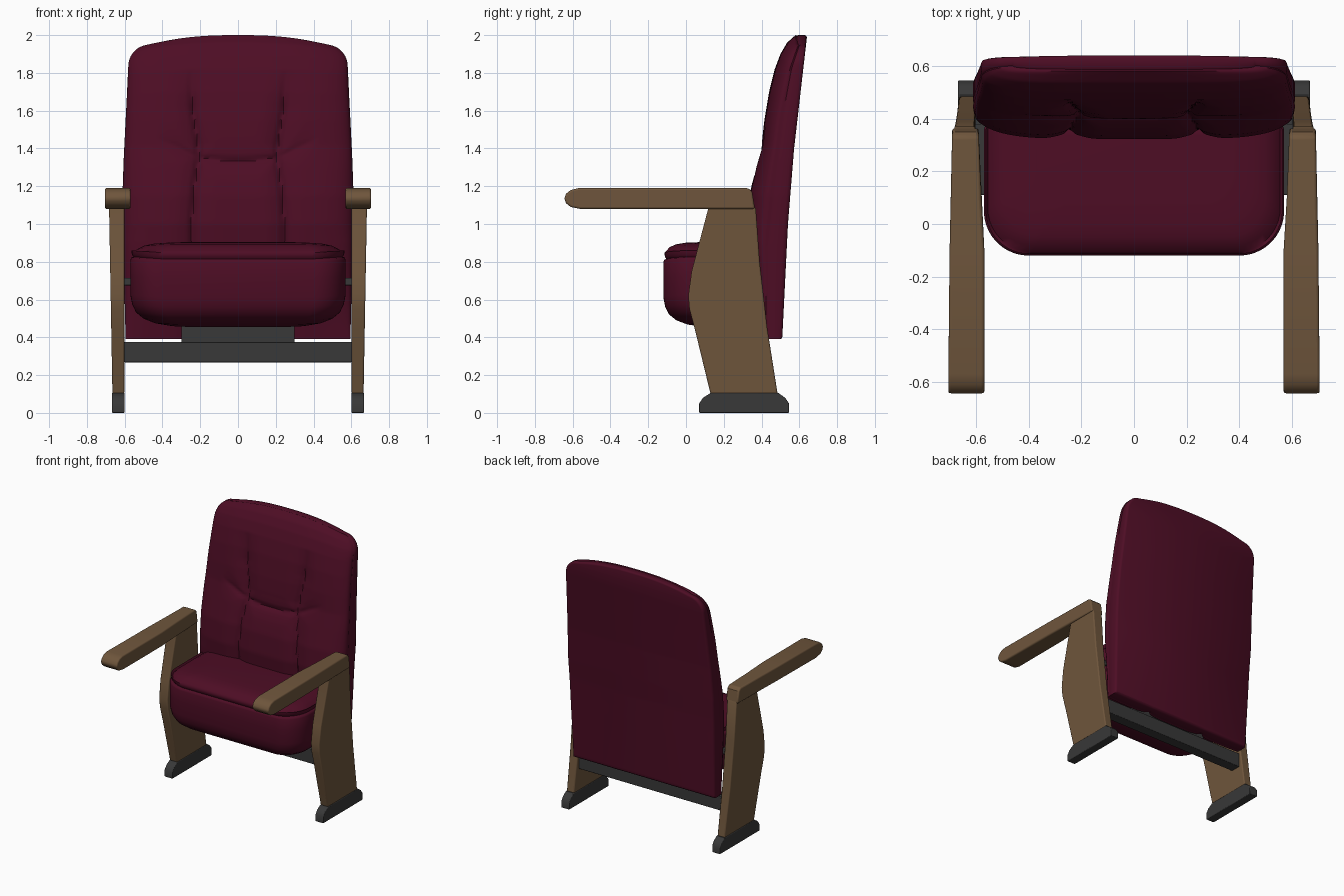
import bpy, bmesh
from math import pi, sin, cos, sqrt, exp, hypot

if "Cube" in bpy.data.objects:
    bpy.data.objects.remove(bpy.data.objects["Cube"])


def material(name, rgb):
    m = bpy.data.materials.new(name)
    m.use_nodes = True
    m.diffuse_color = (*rgb, 1)
    m.node_tree.nodes["Principled BSDF"].inputs["Base Color"].default_value = (*rgb, 1)
    return m


FABRIC = material("burgundy fabric", (0.075, 0.004, 0.018))
WOOD = material("brown wood", (0.158, 0.092, 0.045))
METAL = material("dark grey metal", (0.04, 0.04, 0.04))


def finish(name, bm, mat, bevel=0, angle=35):
    bmesh.ops.recalc_face_normals(bm, faces=bm.faces)
    me = bpy.data.meshes.new(name)
    bm.to_mesh(me)
    bm.free()
    ob = bpy.data.objects.new(name, me)
    bpy.context.collection.objects.link(ob)
    me.materials.append(mat)
    if bevel:
        mod = ob.modifiers.new("soft edges", "BEVEL")
        mod.width, mod.segments, mod.limit_method = bevel, 3, "ANGLE"
        mod.angle_limit = 0.7
    bpy.ops.object.select_all(action="DESELECT")
    ob.select_set(True)
    bpy.context.view_layer.objects.active = ob
    bpy.ops.object.shade_smooth_by_angle(angle=angle * pi / 180)
    return ob


def lerp_table(table, t):
    """Smooth interpolation through (position, value) pairs."""
    if t <= table[0][0]:
        return table[0][1]
    for (a, p), (b, q) in zip(table, table[1:]):
        if t <= b:
            return p + (q - p) * (t - a) / (b - a)
    return table[-1][1]


def bridge(bm, a, b):
    n = len(a)
    for i in range(n):
        bm.faces.new((a[i], a[(i + 1) % n], b[(i + 1) % n], b[i]))


def prism(name, profile, span, mat, bevel):
    """Extrude a y-z profile across x; span(y, z) gives both x limits."""
    bm = bmesh.new()
    rings = [[bm.verts.new((span(y, z)[k], y, z)) for y, z in profile] for k in (0, 1)]
    bridge(bm, *rings)
    for r in rings:
        bm.faces.new(r)
    return finish(name, bm, mat, bevel)


def box(name, x0, x1, y0, y1, z0, z1, mat, bevel=0.005):
    rect = [(y0, z0), (y1, z0), (y1, z1), (y0, z1)]
    return prism(name, rect, lambda y, z: (x0, x1), mat, bevel)


# Side frames: foot, leg panel and armrest on each side
LEG = [(0.13, 0.1), (0.05, 0.43), (0.018, 0.55), (0.012, 0.62), (0.03, 0.75),
       (0.12, 1.09), (0.12, 1.13), (0.34, 1.13), (0.37, 1.08), (0.39, 0.8), (0.43, 0.45), (0.485, 0.1)]
FOOT = [(0.07, 0), (0.07, 0.05), (0.09, 0.08), (0.13, 0.105), (0.49, 0.105),
        (0.525, 0.08), (0.545, 0.05), (0.545, 0)]
ARM = [(-0.645, 1.135), (-0.635, 1.16), (-0.61, 1.18), (-0.57, 1.19), (-0.1, 1.19), (0.1, 1.19),
       (0.33, 1.19), (0.35, 1.17), (0.365, 1.08), (0.1, 1.08), (-0.1, 1.08), (-0.56, 1.08), (-0.61, 1.09),
       (-0.635, 1.11)]


def arm_span(side):
    inner = [(-0.1, 0.568), (0.1, 0.58), (0.36, 0.59)]
    outer = [(-0.3, 0.705), (0.1, 0.695), (0.36, 0.69)]
    return lambda y, z: (side * lerp_table(inner, y), side * lerp_table(outer, y))


for label, s in (("left", 1), ("right", -1)):
    prism(label + "_foot", FOOT, lambda y, z: (s * 0.6, s * 0.668), METAL, 0.005)
    prism(label + "_leg", LEG, lambda y, z: (s * 0.602, s * (0.663 + 0.018 * z)), WOOD, 0.008)
    prism(label + "_armrest", ARM, arm_span(s), WOOD, 0.01)
    a, b = sorted((s * 0.54, s * 0.605))
    box(label + "_seat_pivot", a, b, 0.11, 0.38, 0.675, 0.715, METAL)

# Rail under the backrest and the bracket above it
box("cross_rail", -0.602, 0.602, 0.35, 0.43, 0.268, 0.375, METAL)
box("rail_bracket", -0.3, 0.3, 0.3, 0.4, 0.37, 0.47, METAL)


# Seat cushion: stacked rounded rectangles with a piping groove
def seat_ring(bm, inset, z, steps=10):
    hw, y0, y1 = 0.57 - inset, -0.12 + inset, 0.4 - inset * 0.3
    ring = []
    for k, (sx, y, r) in enumerate([(1, y1, 0.05), (-1, y1, 0.05), (-1, y0, 0.17), (1, y0, 0.17)]):
        r = max(r - inset * 0.3, 0.03)
        cx, cy = sx * (hw - r), y - r if k < 2 else y + r
        for i in range(steps + 1):
            a = (k + i / steps) * pi / 2
            x = cx + r * cos(a)
            bow = 0.025 * (x / 0.57) ** 2 if z < 0.84 else -0.02 * (x / 0.57) ** 4
            ring.append(bm.verts.new((x, cy + r * sin(a), z + bow)))
    return ring


bm = bmesh.new()
LEVELS = [(0.22, 0.45), (0.13, 0.46), (0.07, 0.48), (0.03, 0.51), (0.01, 0.55), (0, 0.6), (0, 0.7),
          (0, 0.785), (0.005, 0.798), (0.016, 0.803), (0.008, 0.815), (0.006, 0.836), (0.015, 0.862),
          (0.035, 0.882), (0.07, 0.896), (0.12, 0.903), (0.2, 0.905)]
rings = [seat_ring(bm, i, z) for i, z in LEVELS]
for p, q in zip(rings, rings[1:]):
    bridge(bm, p, q)
bm.faces.new(rings[0])
bm.faces.new(rings[-1])
finish("seat_cushion", bm, FABRIC, angle=50)

# Backrest: side profiles by height, padded front with tufting creases
FRONT = [(0.39, 0.41), (0.6, 0.37), (0.85, 0.335), (1.0, 0.322), (1.15, 0.335), (1.3, 0.37), (1.42, 0.4),
         (1.55, 0.415), (1.7, 0.44), (1.82, 0.47), (1.9, 0.5), (1.96, 0.535), (2.0, 0.58)]
EDGE = [(0.39, 0.425), (0.9, 0.42), (1.3, 0.465), (1.6, 0.505), (1.85, 0.55), (2.0, 0.595)]
BACK = [(0.39, 0.51), (1.0, 0.54), (1.4, 0.572), (2.0, 0.64)]
WIDTH = [(0.39, 0.595), (0.8, 0.605), (1.15, 0.612), (1.35, 0.605), (1.7, 0.588), (2.0, 0.575)]
SEAM = [(0.39, 0.24), (1.0, 0.245), (1.2, 0.23), (1.34, 0.208), (1.42, 0.212), (1.6, 0.24), (1.8, 0.25)]
NX, NZ = 100, 120


def crease(x, z):
    ax = abs(x)
    fade = min(1, max(0, (1.82 - z) / 0.2))
    d = abs(ax - lerp_table(SEAM, z))
    depth = fade * (0.018 * exp(-(d / 0.014) ** 2) + 0.02 * exp(-(d / 0.06) ** 2))
    line = 1.335 + 0.3 * ax * ax if ax < 0.21 else 1.348 + 0.5 * (ax - 0.21)
    d = abs(z - line)
    fade = 1 if ax < 0.21 else max(0, 1 - (ax - 0.21) / 0.22)
    across = fade * (0.015 * exp(-(d / 0.014) ** 2) + 0.016 * exp(-(d / 0.06) ** 2))
    return max(depth, across) + 0.3 * min(depth, across)


def outline(u, v):
    """Panel position with an arched top and rounded upper corners."""
    t = max(0, (v - 0.92) / 0.08)
    z = 0.39 + v * 1.61
    w = lerp_table(WIDTH, z) - 0.11 * (1 - sqrt(max(0, 1 - t * t)))
    return u * w, z - 0.05 * v ** 6 * abs(u) ** 2.5, z


bm = bmesh.new()
grid = []
for j in range(NZ + 1):
    v = sin(j / NZ * pi / 2) * 0.5 + j / NZ * 0.5
    row = []
    for i in range(NX + 1):
        u = sin((i / NX - 0.5) * pi) * 0.4 + (2 * i / NX - 1) * 0.6
        x, z, h = outline(u, v)
        front, edge = lerp_table(FRONT, h), lerp_table(EDGE, h)
        puff = sqrt(max(0, 1 - abs(u) ** 5))
        y = edge + (front + crease(x, z) - edge) * puff
        row.append(bm.verts.new((x, y, z)))
    grid.append(row)
for lo, hi in zip(grid, grid[1:]):
    for i in range(NX):
        bm.faces.new((lo[i], lo[i + 1], hi[i + 1], hi[i]))

# Backrest border: piping groove, side band and flat rear panel
border = (grid[0] + [r[-1] for r in grid[1:-1]] + grid[-1][::-1] + [r[0] for r in grid[-2:0:-1]])
previous = border
for blend, scale in ((0.12, 0.992), (0.25, 1.0), (0.8, 1.0), (0.95, 0.992), (1.0, 0.975)):
    ring = []
    for p in border:
        x, y, z = p.co
        back = lerp_table(BACK, z)
        mid = 1.2
        lift = mid + (z - mid) * (1 - (1 - scale) * 0.6)
        ring.append(bm.verts.new((x * scale, y + (back - y) * blend, lift)))
    bridge(bm, previous, ring)
    previous = ring
# Rear panel: rows joined straight across from side to side
left_col = [previous[0]] + previous[-1:-NZ:-1]
right_col = previous[NX:NX + NZ]
for a, b, c, d in zip(left_col, right_col, right_col[1:], left_col[1:]):
    bm.faces.new((a, b, c, d))
top = previous[NX + NZ - 1:2 * NX + NZ + 1]
bm.faces.new([right_col[-1]] + [p for p in top if p not in (right_col[-1], left_col[-1])] + [left_col[-1]])
finish("backrest", bm, FABRIC, angle=50)
